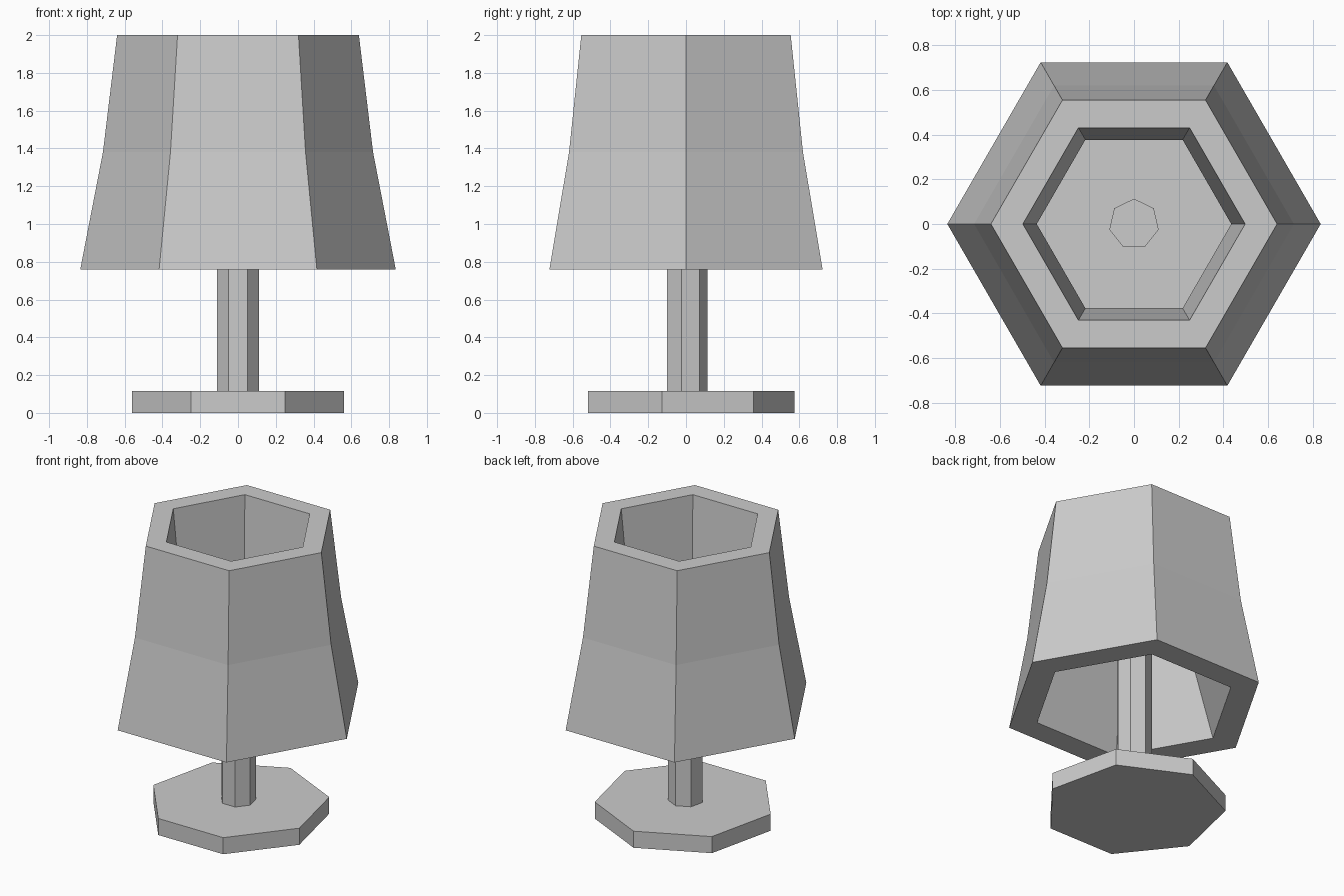
import bpy
import bmesh
from math import cos, sin, pi

if "Cube" in bpy.data.objects:
    bpy.data.objects.remove(bpy.data.objects["Cube"])


def lathe(name, profile, sides, start, closed=False):
    """Revolve (radius, z) points into flat-faced rings; closed joins last ring to first."""
    bm = bmesh.new()
    rings = [[bm.verts.new((r * cos(start + 2 * pi * i / sides),
                            r * sin(start + 2 * pi * i / sides), z))
              for i in range(sides)] for r, z in profile]
    pairs = list(zip(rings, rings[1:]))
    if closed:
        pairs.append((rings[-1], rings[0]))
    else:
        bm.faces.new(rings[0][::-1])
        bm.faces.new(rings[-1])
    for a, b in pairs:
        for i in range(sides):
            j = (i + 1) % sides
            bm.faces.new((a[i], a[j], b[j], b[i]))
    bmesh.ops.recalc_face_normals(bm, faces=bm.faces)
    mesh = bpy.data.meshes.new(name)
    bm.to_mesh(mesh)
    bm.free()
    obj = bpy.data.objects.new(name, mesh)
    bpy.context.collection.objects.link(obj)
    return obj


# Seven-sided foot with a corner at the back
lathe("base", [(0.575, 0), (0.575, 0.115)], 7, pi / 2)

# Seven-sided stem rising into the shade
lathe("stem", [(0.113, 0.115), (0.113, 1.4)], 7, pi / 2)

# Thick hexagonal shade, open through the middle with a pinched waist
lathe("lampshade", [(0.835, 0.76), (0.715, 1.38), (0.64, 2.0),
                    (0.497, 2.0), (0.435, 1.38), (0.648, 0.76)], 6, 0, closed=True)
